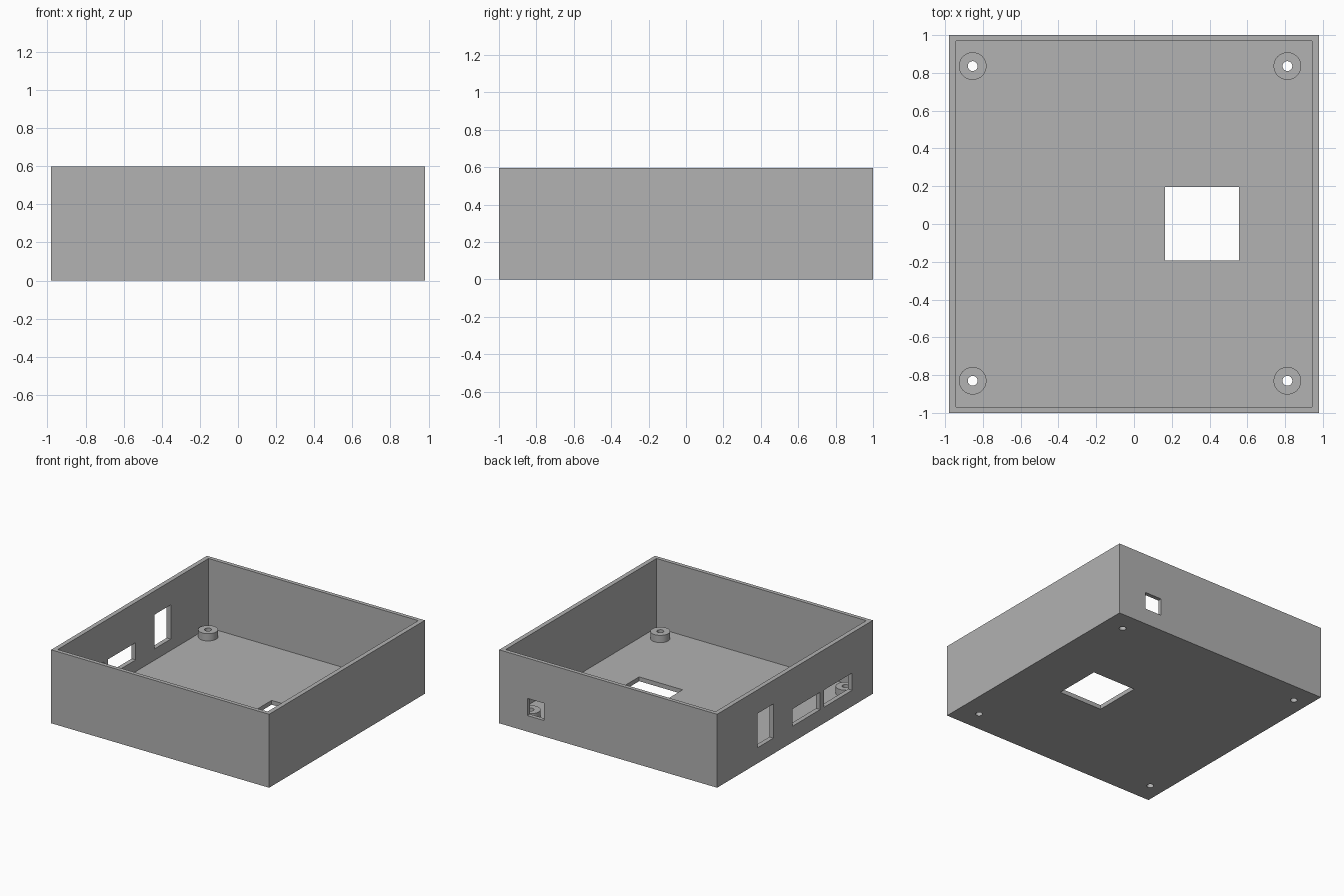
import bpy
from mathutils import Vector

if "Cube" in bpy.data.objects:
    bpy.data.objects.remove(bpy.data.objects["Cube"], do_unlink=True)

HALF_X, HALF_Y, HEIGHT = 0.98, 1.0, 0.597
WALL_X, WALL_Y, FLOOR = 0.037, 0.032, 0.035
POST_TOP, POST_R, SCREW_R = 0.094, 0.073, 0.026

grey = bpy.data.materials.new("plain grey")
grey.use_nodes = True
grey.diffuse_color = (0.445, 0.445, 0.445, 1)
grey.node_tree.nodes["Principled BSDF"].inputs["Base Color"].default_value = grey.diffuse_color


def box(name, low, high):
    low, high = Vector(low), Vector(high)
    bpy.ops.mesh.primitive_cube_add(size=1, location=(low + high) / 2)
    ob = bpy.context.object
    ob.name = name
    ob.scale = high - low
    bpy.ops.object.transform_apply(location=True, rotation=False, scale=True)
    ob.data.materials.append(grey)
    return ob


def cylinder(name, x, y, radius, bottom, top):
    bpy.ops.mesh.primitive_cylinder_add(vertices=48, radius=radius, depth=top - bottom,
                                        location=(x, y, (bottom + top) / 2))
    ob = bpy.context.object
    ob.name = name
    ob.data.materials.append(grey)
    return ob


def combine(target, tool, operation):
    mod = target.modifiers.new(tool.name, "BOOLEAN")
    mod.operation, mod.solver, mod.object = operation, "EXACT", tool
    bpy.context.view_layer.objects.active = target
    bpy.ops.object.modifier_apply(modifier=mod.name)
    bpy.data.objects.remove(tool, do_unlink=True)


# Open tray
tray = box("enclosure_tray", (-HALF_X, -HALF_Y, 0), (HALF_X, HALF_Y, HEIGHT))
cavity = box("cavity", (WALL_X - HALF_X, WALL_Y - HALF_Y, FLOOR),
             (HALF_X - WALL_X, HALF_Y - WALL_Y, 1))
combine(tray, cavity, "DIFFERENCE")

# Corner mounting posts with screw holes through the floor
for x in (-0.854, 0.812):
    for y in (-0.83, 0.836):
        combine(tray, cylinder("post", x, y, POST_R, FLOOR / 2, POST_TOP), "UNION")
        combine(tray, cylinder("screw_hole", x, y, SCREW_R, -0.1, 0.2), "DIFFERENCE")

# Square opening in the floor
combine(tray, box("floor_opening", (0.165, -0.192, -0.1), (0.556, 0.197, 0.1)), "DIFFERENCE")

# Port openings in the -x wall: y range and z range
for y0, y1, z0, z1 in ((0.277, 0.484, 0.127, 0.405),
                       (-0.323, 0.032, 0.13, 0.27),
                       (-0.735, -0.374, 0.13, 0.27)):
    port = box("side_port", (-HALF_X - 0.1, y0, z0), (-HALF_X + WALL_X + 0.02, y1, z1))
    combine(tray, port, "DIFFERENCE")

# Small port opening in the back wall
combine(tray, box("back_port", (0.575, HALF_Y - WALL_Y - 0.02, 0.13),
                  (0.726, HALF_Y + 0.1, 0.27)), "DIFFERENCE")

# Smooth the round posts, keep every edge sharp
bpy.ops.object.select_all(action="DESELECT")
tray.select_set(True)
bpy.context.view_layer.objects.active = tray
bpy.ops.object.shade_smooth_by_angle()
